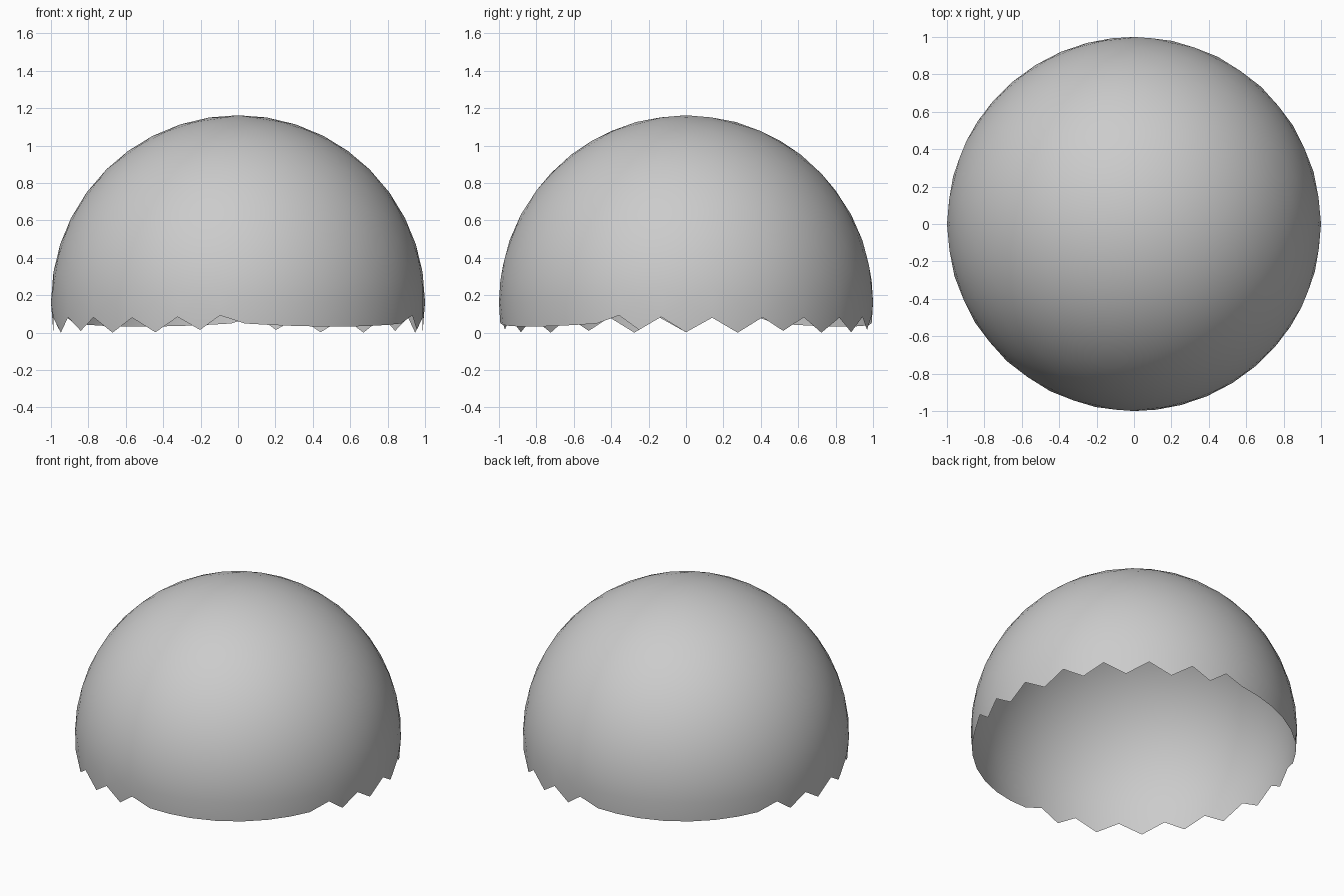
import bpy, bmesh
from math import radians
from mathutils import Matrix

if "Cube" in bpy.data.objects:
    bpy.data.objects.remove(bpy.data.objects["Cube"])

bm = bmesh.new()

# Geodesic sphere, tilted so an edge of the base icosahedron faces up
bmesh.ops.create_icosphere(bm, subdivisions=4, radius=1.0)
turn = Matrix.Rotation(radians(-58.28), 4, 'Z') @ Matrix.Rotation(radians(-31.72), 4, 'Y')
bmesh.ops.transform(bm, matrix=turn, verts=bm.verts)

# Remove the lower part along whole triangles, leaving the jagged rim
low = [v for v in bm.verts if v.co.z < -0.19]
bmesh.ops.delete(bm, geom=low, context='VERTS')

# Stand the rim on the ground
base = min(v.co.z for v in bm.verts)
bmesh.ops.translate(bm, vec=(0, 0, -base), verts=bm.verts)
for f in bm.faces:
    f.smooth = True

mesh = bpy.data.meshes.new("dome")
bm.to_mesh(mesh)
bm.free()
dome = bpy.data.objects.new("dome", mesh)
bpy.context.collection.objects.link(dome)
